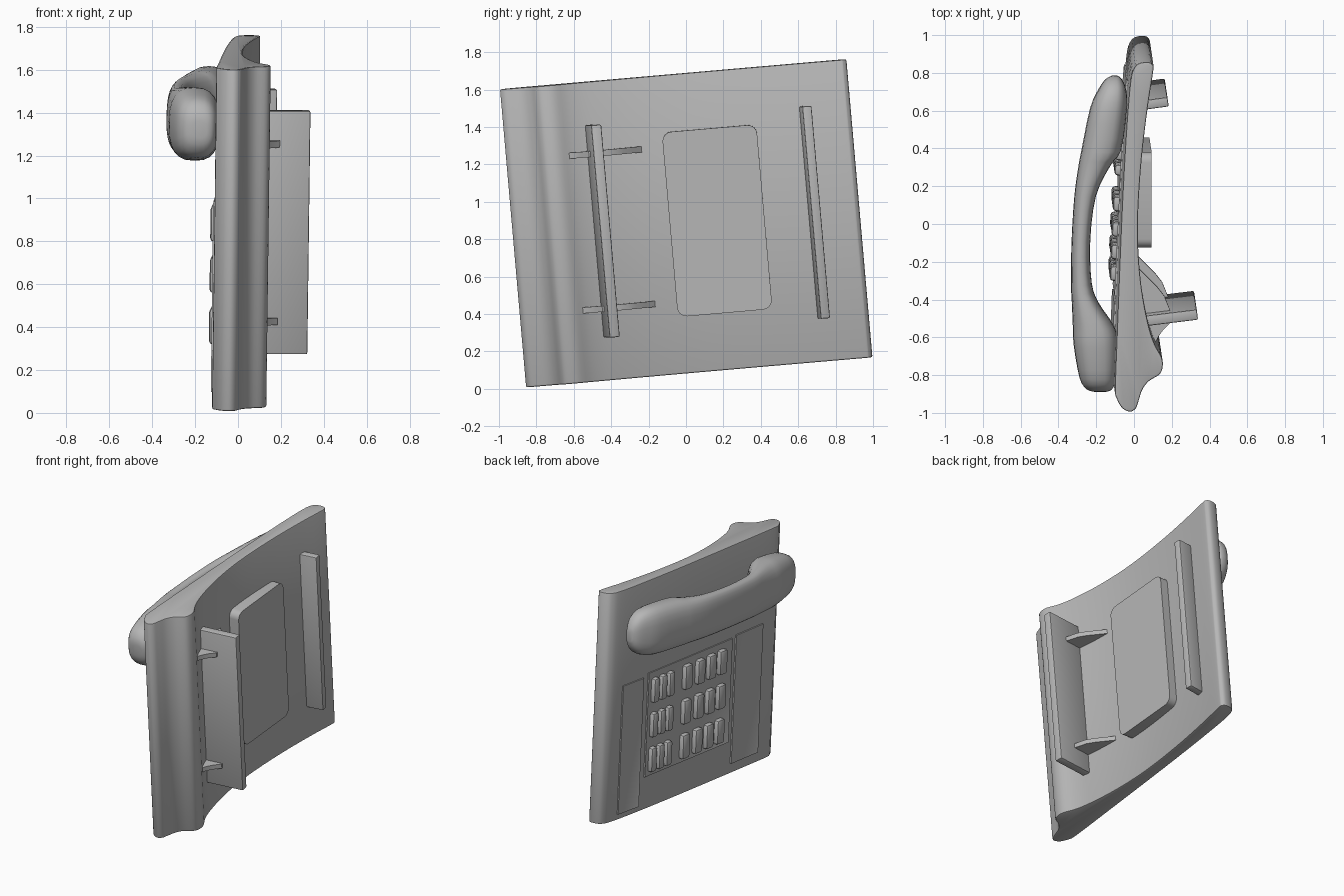
import bpy
import bmesh
from math import radians, cos, sin, atan2, pi, copysign
from mathutils import Matrix, Vector

cube = bpy.data.objects.get("Cube")
if cube:
    bpy.data.objects.remove(cube, do_unlink=True)

grey = bpy.data.materials.new("plain_grey")
grey.use_nodes = True
COLOUR = (0.47, 0.47, 0.47, 1)
grey.diffuse_color = COLOUR
grey.node_tree.nodes["Principled BSDF"].inputs["Base Color"].default_value = COLOUR

# The whole phone stands on its side, slightly tipped
TILT = (Matrix.Translation((0, 0, 0.885)) @ Matrix.Rotation(radians(0.75), 4, 'Y')
        @ Matrix.Rotation(radians(5), 4, 'X'))


def finish(bm, name, bevel=0, segments=2, angle=35):
    bmesh.ops.recalc_face_normals(bm, faces=bm.faces)
    mesh = bpy.data.meshes.new(name)
    bm.to_mesh(mesh)
    bm.free()
    mesh.materials.append(grey)
    obj = bpy.data.objects.new(name, mesh)
    bpy.context.collection.objects.link(obj)
    obj.matrix_world = TILT
    bpy.ops.object.select_all(action='DESELECT')
    obj.select_set(True)
    bpy.context.view_layer.objects.active = obj
    if bevel:
        mod = obj.modifiers.new("rounding", 'BEVEL')
        mod.width = bevel
        mod.segments = segments
        mod.limit_method = 'ANGLE'
        mod.angle_limit = radians(50)
        bpy.ops.object.modifier_apply(modifier=mod.name)
    bpy.ops.object.shade_smooth_by_angle(angle=radians(angle))
    return obj


def smooth_path(pts, steps=4, closed=True):
    """Catmull-Rom curve through points of any dimension."""
    pts = [Vector(p) for p in pts]
    n = len(pts)
    get = (lambda i: pts[i % n]) if closed else (lambda i: pts[max(0, min(n - 1, i))])
    out = []
    for i in range(n if closed else n - 1):
        a, b, c, d = (get(i + k) for k in (-1, 0, 1, 2))
        for s in range(steps):
            t = s / steps
            out.append(0.5 * (2 * b + (c - a) * t + (2 * a - 5 * b + 4 * c - d) * t ** 2
                              + (3 * b - a - 3 * c + d) * t ** 3))
    if not closed:
        out.append(pts[-1])
    return out


def prism(name, outline, z0, z1, bevel=0, segments=2):
    bm = bmesh.new()
    face = bm.faces.new([bm.verts.new((p[0], p[1], z0)) for p in outline])
    new = bmesh.ops.extrude_face_region(bm, geom=[face])["geom"]
    bmesh.ops.translate(bm, vec=(0, 0, z1 - z0),
                        verts=[v for v in new if isinstance(v, bmesh.types.BMVert)])
    return finish(bm, name, bevel, segments)


def box_mesh(size, centre, turn=0):
    bm = bmesh.new()
    bmesh.ops.create_cube(bm, size=1)
    bm.transform(Matrix.Translation(centre) @ Matrix.Rotation(turn, 4, 'Z')
                 @ Matrix.Diagonal((*size, 1)))
    return bm


# Body: wavy profile, front on -x, extruded along its height
FRONT = [(-0.11, -0.8), (-0.1, -0.5), (-0.085, -0.1), (-0.07, 0.25), (-0.05, 0.6),
         (-0.03, 0.83)]
BACK = [(-0.01, 0.9), (0.02, 0.925), (0.065, 0.93), (0.088, 0.915), (0.09, 0.88),
        (0.06, 0.68), (0.03, 0.42), (0.012, 0.15), (0.012, -0.06), (0.03, -0.27),
        (0.065, -0.46), (0.098, -0.565), (0.137, -0.64), (0.142, -0.69), (0.125, -0.73),
        (0.07, -0.765), (0.035, -0.81), (0.015, -0.87), (0, -0.91), (-0.03, -0.928),
        (-0.07, -0.91), (-0.1, -0.86)]
prism("body", smooth_path(FRONT + BACK), -0.8, 0.8, 0.014)


def front_x(u):
    for (xa, ua), (xb, ub) in zip(FRONT, FRONT[1:]):
        if u <= ub:
            return xa + (xb - xa) * (u - ua) / (ub - ua)
    return FRONT[-1][0]


# Front panels: thin plates with a sunken middle
def panel(name, u0, u1, v0, v1, border, sink):
    xa, xb = front_x(u0), front_x(u1)
    turn = -atan2(xb - xa, u1 - u0)
    bm = box_mesh((0.018, u1 - u0, v1 - v0),
                  ((xa + xb) / 2 - 0.001, (u0 + u1) / 2, (v0 + v1) / 2), turn)
    bm.normal_update()
    face = min(bm.faces, key=lambda f: f.normal.x)
    bmesh.ops.inset_individual(bm, faces=[face], thickness=border, depth=-sink)
    finish(bm, name)


panel("wide_label_panel", -0.7, -0.41, -0.73, 0.16, 0.03, 0.006)
panel("narrow_label_panel", 0.57, 0.78, -0.76, 0.13, 0.03, 0.006)
panel("keypad_panel", -0.37, 0.52, -0.57, 0.15, 0.015, 0.004)

# Keys: three narrow columns and four wider ones
COLUMNS = [(0.455, 0.06), (0.375, 0.06), (0.295, 0.06),
           (0.115, 0.08), (-0.02, 0.08), (-0.14, 0.08), (-0.255, 0.08)]
for row, v in enumerate((0.02, -0.22, -0.46)):
    for col, (u, width) in enumerate(COLUMNS):
        bm = box_mesh((0.05, width, 0.17), (front_x(u) - 0.012, u, v), radians(-2.5))
        finish(bm, f"key_{row + 1}_{col + 1}", 0.018, 2)

# Handset: rounded rings (position, outer x, inner x, half height)
STATIONS = [(-0.845, -0.22, -0.15, 0.04), (-0.83, -0.26, -0.12, 0.09),
            (-0.77, -0.295, -0.1, 0.14), (-0.6, -0.325, -0.09, 0.168),
            (-0.5, -0.33, -0.11, 0.168), (-0.38, -0.335, -0.19, 0.156),
            (-0.27, -0.34, -0.23, 0.146), (-0.04, -0.337, -0.238, 0.142),
            (0.2, -0.322, -0.207, 0.146), (0.36, -0.3, -0.13, 0.156),
            (0.44, -0.285, -0.075, 0.166), (0.66, -0.24, -0.045, 0.166),
            (0.76, -0.195, -0.05, 0.14), (0.81, -0.16, -0.07, 0.09),
            (0.83, -0.13, -0.09, 0.04)]
SIDES = 24
bm = bmesh.new()
rings = []
for u, outer, inner, half in smooth_path(STATIONS, 3, closed=False):
    ring = []
    for i in range(SIDES):
        a = 2 * pi * i / SIDES
        c, s = (copysign(abs(f) ** 0.75, f) for f in (cos(a), sin(a)))
        ring.append(bm.verts.new(((outer + inner) / 2 + (inner - outer) / 2 * c, u,
                                  0.51 + half * s)))
    rings.append(ring)
for a, b in zip(rings, rings[1:]):
    for i in range(SIDES):
        j = (i + 1) % SIDES
        bm.faces.new((a[i], a[j], b[j], b[i]))
bm.faces.new(rings[0])
bm.faces.new(rings[-1])
finish(bm, "handset", angle=40)

# Back cover with rounded corners
bm = box_mesh((0.1, 0.507, 0.99), (0.037, 0.167, 0))
corners = [e for e in bm.edges if abs(e.verts[0].co.x - e.verts[1].co.x) > 0.05]
bmesh.ops.bevel(bm, geom=corners, offset=0.05, segments=5, profile=0.5, affect='EDGES')
finish(bm, "back_cover")

# Stand fins on the back, leaning slightly
finish(box_mesh((0.33, 0.055, 1.14), (0.165, -0.452, 0), radians(7)), "stand_fin", 0.008)
finish(box_mesh((0.16, 0.05, 1.14), (0.093, 0.688, 0), radians(8)), "rear_rib", 0.008)

# Gussets bracing the stand fin
GUSSET = [(0.02, -0.2), (0.075, -0.255), (0.12, -0.3), (0.155, -0.345), (0.19, -0.43),
          (0.19, -0.485), (0.15, -0.525), (0.125, -0.56), (0.1, -0.61), (0.05, -0.61)]
for name, v in (("upper_gusset", 0.415), ("lower_gusset", -0.415)):
    prism(name, GUSSET, v - 0.016, v + 0.016)
